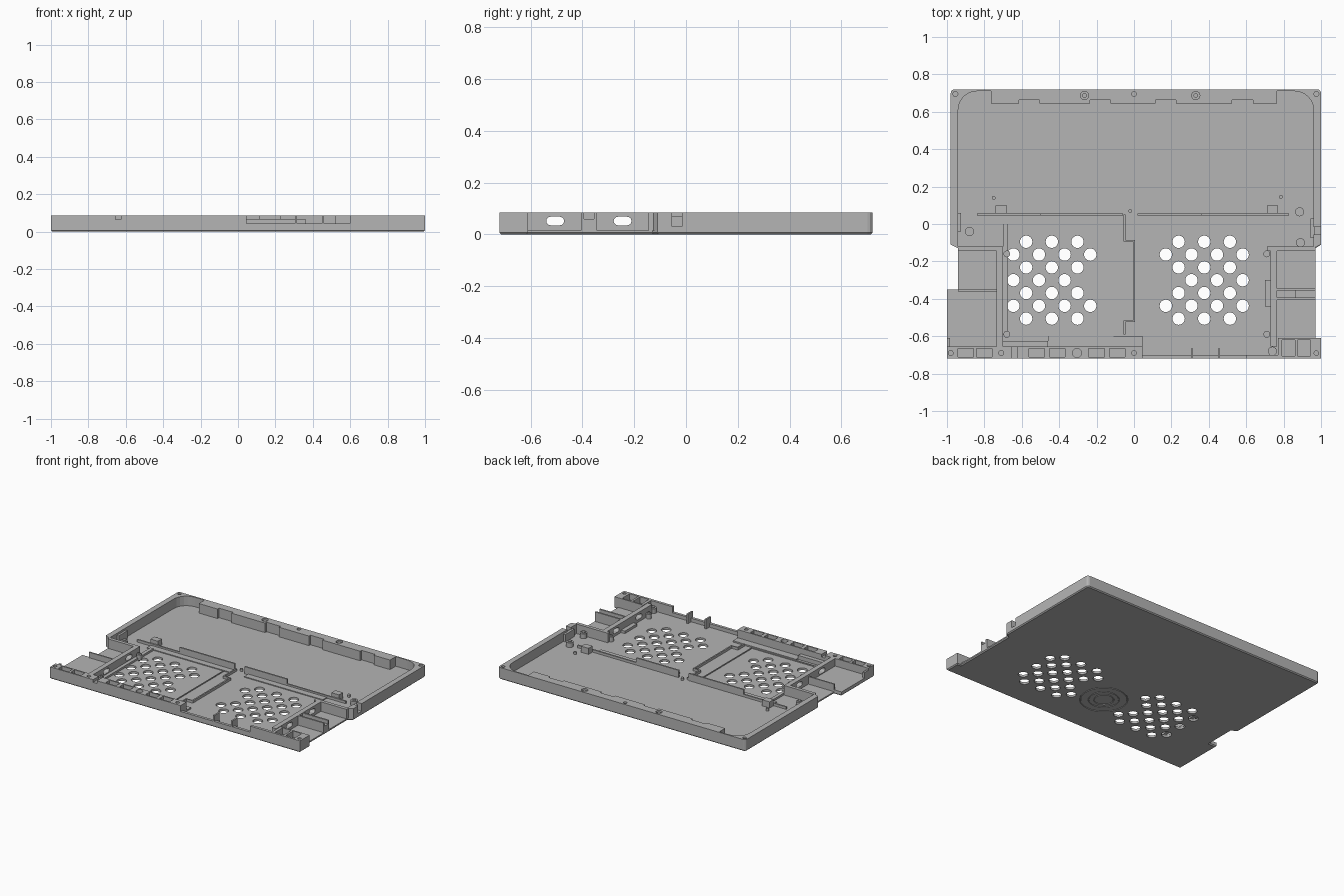
import bpy, bmesh
from math import cos, sin, radians
from mathutils import Vector

if "Cube" in bpy.data.objects:
    bpy.data.objects.remove(bpy.data.objects["Cube"], do_unlink=True)

grey = bpy.data.materials.new("matte grey")
grey.use_nodes = True
grey.diffuse_color = (.46, .46, .46, 1)
grey.node_tree.nodes["Principled BSDF"].inputs["Base Color"].default_value = grey.diffuse_color

# Shared edges and heights of the tray
LEFT, RIGHT, CORNER = 1, -.98, -1
BACK, FRONT = .72, -.72
BAY_BACK, BAY_FRONT, BAY_MIDDLE = -.13, -.61, -.35
BAY_LEFT, BAY_RIGHT = .97, -.94
BAND_BACK = -.655
FLOOR, LOW, TOP = .016, .034, .085
SUNK = FLOOR - .004
ABOVE, BELOW = TOP + .1, -.1


def rect(x0, x1, y0, y1):
    return [(x0, y0), (x1, y0), (x1, y1), (x0, y1)]


def arc(x, y, radius, start, end, steps=6):
    angles = [radians(start + (end - start) * i / steps) for i in range(steps + 1)]
    return [(x + radius * cos(a), y + radius * sin(a)) for a in angles]


def disc(x, y, radius):
    return arc(x, y, radius, 0, 345, 23)


def solid(name, outlines, low=SUNK, high=TOP, sideways=False, chamfer=0):
    """Extrude closed outlines upwards, or along x when sideways."""
    bm = bmesh.new()
    for points in outlines:
        rings = []
        for level in (low, high):
            places = [(level, a, b) if sideways else (a, b, level) for a, b in points]
            rings.append([bm.verts.new(Vector(place)) for place in places])
        bottom, top = rings
        bm.faces.new(bottom[::-1])
        bm.faces.new(top)
        for i in range(len(points)):
            bm.faces.new((bottom[i - 1], bottom[i], top[i], top[i - 1]))
    bmesh.ops.recalc_face_normals(bm, faces=bm.faces)
    if chamfer:
        edges = [e for e in bm.edges if all(v.co.z == low for v in e.verts)]
        bmesh.ops.bevel(bm, geom=edges, offset=chamfer, segments=1, affect="EDGES")
    mesh = bpy.data.meshes.new(name)
    bm.to_mesh(mesh)
    bm.free()
    mesh.materials.append(grey)
    obj = bpy.data.objects.new(name, mesh)
    bpy.context.collection.objects.link(obj)
    return obj


def wall(name, x0, x1, y0, y1, high=TOP):
    return solid(name, [rect(x0, x1, y0, y1)], high=high)


def carve(obj, *cutters):
    """Cut the shapes out of the part for good, then drop the cutters."""
    for cutter in cutters:
        cutter.hide_render = True
        modifier = obj.modifiers.new("cut", "BOOLEAN")
        modifier.operation, modifier.solver, modifier.object = "DIFFERENCE", "EXACT", cutter
    bpy.context.view_layer.update()
    graph = bpy.context.evaluated_depsgraph_get()
    mesh = bpy.data.meshes.new_from_object(obj.evaluated_get(graph))
    obj.modifiers.clear()
    obj.data = mesh
    for cutter in cutters:
        bpy.data.objects.remove(cutter, do_unlink=True)


def ring_cutter(radius):
    bpy.ops.mesh.primitive_torus_add(location=(-.035, BAY_MIDDLE, 0), major_radius=radius,
                                     minor_radius=.004, minor_segments=6)
    ring = bpy.context.object
    ring.data.materials.append(grey)
    return ring


# Floor plate with notched sides, vent holes and underside ring grooves
back_corners = (arc(LEFT - .02, BACK - .02, .02, 0, 90, 3)
                + arc(RIGHT + .02, BACK - .02, .02, 90, 180, 3))
outline = ([(CORNER, FRONT), (LEFT, FRONT), (LEFT, BAY_FRONT), (BAY_LEFT, BAY_FRONT),
            (BAY_LEFT, BAY_BACK), (LEFT, BAY_BACK + .02)] + back_corners
           + [(RIGHT, BAY_BACK + .02), (BAY_RIGHT, BAY_BACK), (BAY_RIGHT, BAY_MIDDLE), (CORNER, BAY_MIDDLE)])
floor = solid("floor_plate", [outline], low=0, high=FLOOR, chamfer=.007)
pitch = .0685
vents = []
for start, missing in ((-.645, 6), (.17, 0)):
    for column in range(7):
        for row in range(7):
            if (column + row) % 2 and (column, row) != (missing, 3):
                vents.append(disc(start + pitch * column, -.095 - pitch * row, .033))
carve(floor, solid("vent_cutter", vents, BELOW, ABOVE), *[ring_cutter(r) for r in (.065, .1, .155)])

# U-shaped rim with rounded pocket corners and a stepped back ledge
pocket_back, ledge_front = .71, .645
ledge = [(.765, pocket_back), (.765, ledge_front)]
for centre in (.58, .17, -.18, -.56):
    for side, depth in ((1, 0), (1, .017), (-1, .017), (-1, 0)):
        ledge.append((centre + side * .055, ledge_front + depth))
ledge += [(-.765, ledge_front), (-.765, pocket_back)]
rim_outline = ([(BAY_RIGHT, BAY_BACK), (RIGHT, BAY_BACK + .02)] + back_corners[::-1]
               + [(LEFT, BAY_BACK + .02), (BAY_LEFT - .01, BAY_BACK)]
               + arc(BAY_LEFT - .11, pocket_back - .1, .1, 0, 90) + ledge
               + arc(BAY_RIGHT + .1, pocket_back - .1, .1, 90, 180)
               + [(BAY_RIGHT, BAY_BACK + .01)])
rim = solid("rim_wall", [rim_outline])
seats = (-.265, .33)
screws = [disc(x, .695, .013) for x in (RIGHT + .025, 0, LEFT - .025)]
screws += [disc(x, .687, .022) for x in seats]
carve(rim, solid("screw_cutter", screws, .05, ABOVE),
      solid("button_cutter", [rect(.9, LEFT + .1, -.055, -.015)], .03, ABOVE))
for x in seats:
    solid("rim_screw_seat", [disc(x, .687, .012)], .045, .078)

# Front band with pockets and screw holes
band_end = .045
band = wall("front_band", CORNER, band_end, FRONT, BAND_BACK)
pockets = [rect(centre - .042, centre + .042, FRONT + .01, BAND_BACK - .01)
           for centre in (-.9, -.8, -.52, -.41, -.2, -.09)]
holes = [disc(x, -.69, .013) for x in (CORNER + .02, -.71, 0)] + [disc(-.305, -.69, .024)]
carve(band, solid("band_pocket_cutter", pockets, .04, ABOVE),
      solid("band_hole_cutter", holes, .05, ABOVE),
      solid("band_notch_cutter", [rect(-.655, -.625, BELOW + FRONT, 0)], .065, ABOVE))
wall("band_step", -.73, -.46, BAND_BACK, -.625, band_end)
wall("band_low_step", -.46, band_end, BAND_BACK, -.6, .026)

# Low front wall with two upright ribs
wall("front_low_wall", band_end, .6, FRONT, -.7, .042)
wall("front_high_wall", .6, .78, FRONT, -.7)
for x in (.31, .455):
    wall("front_rib", x - .006, x + .006, FRONT, BAND_BACK - .01)

# Front corner block with two pockets and a screw hole
corner = wall("front_corner_block", .77, LEFT, FRONT, BAY_FRONT)
corner_pockets = [rect(x, x + .07, FRONT + .015, BAY_FRONT - .01) for x in (.79, .875)]
carve(corner, solid("corner_pocket_cutter", corner_pockets, .04, ABOVE),
      solid("corner_hole_cutter", [disc(LEFT - .025, -.69, .012)], .05, ABOVE))

# Port walls on both sides, pierced by rounded slots
slots = []
for y in (-.505, -.245):
    slots.append(arc(y + .018, .052, .0165, -90, 90) + arc(y - .018, .052, .0165, 90, 270))
for name, x in (("left_port_wall", .73), ("right_port_wall", -.735)):
    port_wall = wall(name, x, x + .035, BAND_BACK, BAY_BACK)
    carve(port_wall, solid("port_slot_cutter", slots, CORNER * 2, LEFT * 2, sideways=True))

# Left port bay: end wall, divider ribs and a clip
wall("left_bay_end", .71, BAY_LEFT, BAY_BACK - .015, BAY_BACK + .01)
for y in (BAY_MIDDLE - .05, BAY_MIDDLE):
    wall("left_bay_rib", .765, BAY_LEFT, y - .006, y + .006)
wall("left_bay_bridge", .86, BAY_LEFT, BAY_MIDDLE - .05, BAY_MIDDLE, .06)
wall("left_bay_clip", .7, .73, -.44, -.3, LOW)

# Right port bay: end wall, divider and shallow tray
wall("right_bay_end", BAY_RIGHT, -.7, BAY_BACK - .015, BAY_BACK + .01)
wall("right_bay_divider", BAY_RIGHT, -.735, BAY_MIDDLE - .01, BAY_MIDDLE, .07)
wall("right_bay_tray", CORNER, -.735, BAND_BACK, BAY_MIDDLE, .03)
wall("right_bay_lip", CORNER, CORNER + .015, BAND_BACK, BAY_FRONT, .07)

# Board bed outline
bed_right, bed_left, bed_front = -.675, -.11, -.59
wall("bed_side_rail", bed_right - .025, bed_right, bed_front, 0, .03)
wall("bed_front_rail", bed_right, bed_left, bed_front - .01, bed_front, .022)
wall("bed_inner_rail", bed_left - .006, bed_left, bed_front, 0, .022)

# Central rail that steps sideways between its two ends
rail, rail_offset = -.055, .005
wall("central_rail_back", rail, rail + .01, -.09, .05, LOW)
wall("central_rail_front", rail, rail + .01, bed_front, -.52, LOW)
wall("central_rail_middle", rail_offset - .01, rail_offset, -.52, -.09, LOW)
for y in (-.52, -.09):
    wall("central_rail_link", rail, rail_offset, y - .004, y + .004, LOW)

# Walls dividing the rear bay from the front
for x0, x1, high in ((-.5, -.06, .068), (.02, .36, .068), (-.84, -.5, LOW), (.36, .83, LOW)):
    wall("divider_wall", x0, x1, .045, .056, high)
for x0, x1 in ((-.73, rail), (.05, .68)):
    wall("divider_step", x0, x1, 0, .046, .022)


# Standoffs, pins, clip posts and side buttons
def standoff(x, y, radius=.018):
    solid("standoff", [disc(x, y, radius)], high=.05)
    solid("standoff_collar", [disc(x, y, radius / 2)], high=.058)


for x in (-.68, .71):
    standoff(x, -.16)
    standoff(x, -.59)
for x, y in ((-.88, -.04), (.885, .065), (.89, -.1), (.74, -.68)):
    standoff(x, y, .024)
for x, y in ((-.75, .14), (.785, .145), (-.02, .07)):
    solid("locating_pin", [disc(x, y, .01)], high=LOW)
for x in (-.71, .74):
    wall("clip_post", x - .03, x + .03, .055, .1, .06)
wall("left_side_button", .945, BAY_LEFT - .005, -.075, .03, .07)
wall("right_side_button", BAY_RIGHT, BAY_RIGHT + .015, -.04, .06, .07)
